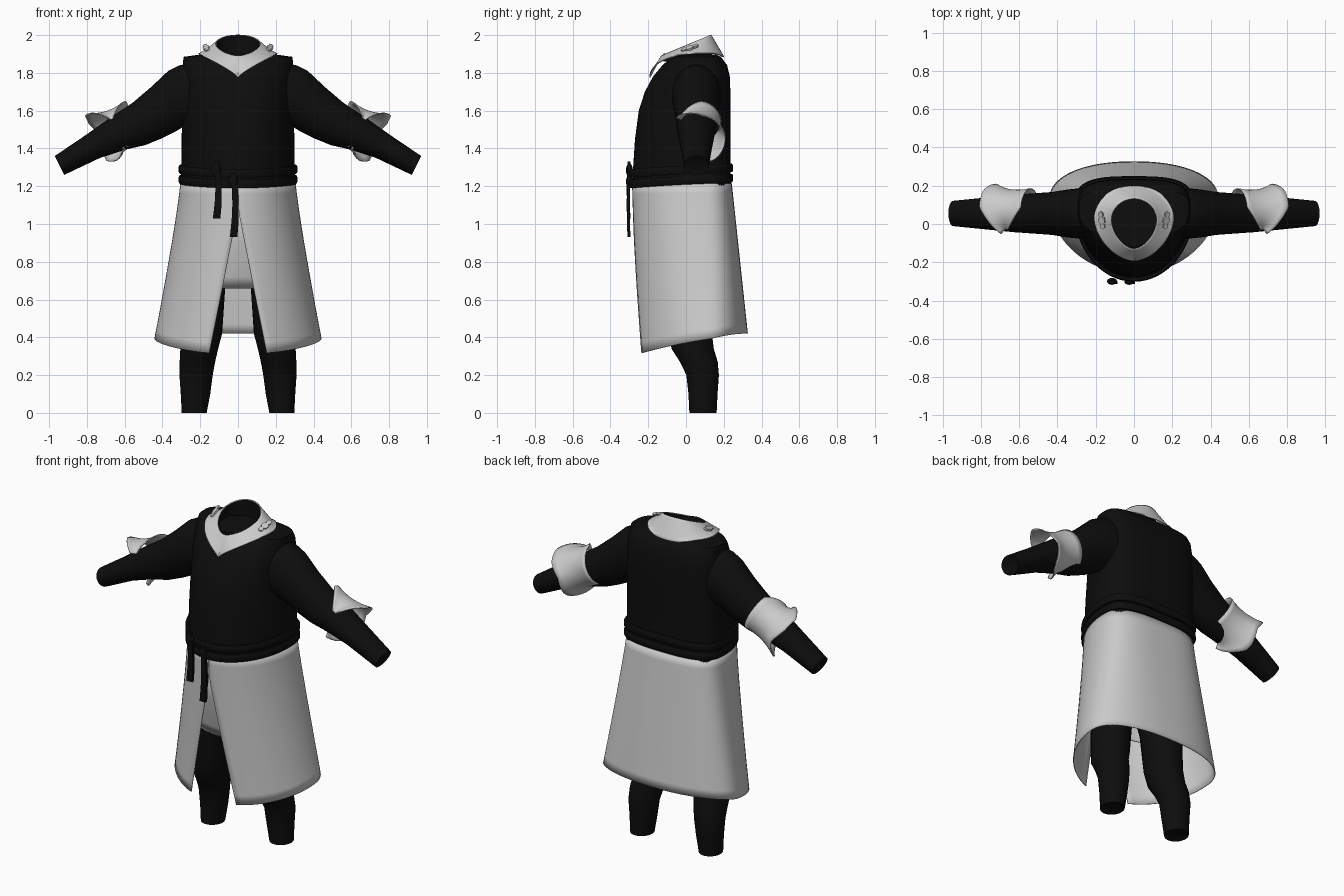
import bpy, bmesh
from math import sin, cos, asin, pi, radians
from mathutils import Vector, Matrix

if "Cube" in bpy.data.objects:
    bpy.data.objects.remove(bpy.data.objects["Cube"])


def material(name, value):
    m = bpy.data.materials.new(name)
    m.use_nodes = True
    colour = (value, value, value, 1)
    m.diffuse_color = colour
    m.node_tree.nodes["Principled BSDF"].inputs["Base Color"].default_value = colour
    return m


BLACK = material("black_cloth", 0.004)
WHITE = material("white_cloth", 0.6)


def finish(bm, name, mat, thick=0, sharp=40):
    bmesh.ops.recalc_face_normals(bm, faces=bm.faces)
    mesh = bpy.data.meshes.new(name)
    bm.to_mesh(mesh)
    bm.free()
    mesh.materials.append(mat)
    ob = bpy.data.objects.new(name, mesh)
    bpy.context.collection.objects.link(ob)
    bpy.ops.object.select_all(action="DESELECT")
    ob.select_set(True)
    bpy.context.view_layer.objects.active = ob
    bpy.ops.object.shade_smooth_by_angle(angle=radians(sharp))
    if thick:
        mod = ob.modifiers.new("thickness", "SOLIDIFY")
        mod.thickness = thick
        mod.offset = 0
    return ob


def loft(name, rings, mat, closed=True, caps=False, thick=0, sharp=40):
    """Skin a list of point rings with quads."""
    bm = bmesh.new()
    rows = [[bm.verts.new(p) for p in ring] for ring in rings]
    n = len(rows[0])
    for a, b in zip(rows, rows[1:]):
        for i in range(n if closed else n - 1):
            j = (i + 1) % n
            bm.faces.new((a[i], a[j], b[j], b[i]))
    if caps:
        bm.faces.new(rows[0])
        bm.faces.new(rows[-1])
    return finish(bm, name, mat, thick, sharp)


def oval_point(a, z, rx, yf, yb, cy=0.08, nf=2, nb=2):
    """Point on an oval whose front and back halves differ; a = 0 faces front."""
    s, c = sin(a), -cos(a)
    e = 2 / (nf if c < 0 else nb)
    x = rx * abs(s) ** e * (1 if s >= 0 else -1)
    y = cy + (yf - cy if c < 0 else yb - cy) * abs(c) ** e
    return Vector((x, y, z(a, y) if callable(z) else z))


def oval(*args, n=64, **kw):
    return [oval_point(2 * pi * i / n, *args, **kw) for i in range(n)]


# Vest body: z, half width, front, back, front squareness
body = [(1.19, .303, -.285, .238, 2), (1.3, .30, -.28, .235, 2), (1.45, .298, -.27, .235, 2),
        (1.6, .297, -.25, .235, 2), (1.7, .296, -.218, .235, 2.1), (1.78, .295, -.175, .232, 2.2),
        (1.84, .293, -.125, .218, 2.4), (1.885, .288, -.075, .185, 2.6),
        (1.897, .2, -.06, .16, 2.2), (1.9, .1, -.03, .12, 2)]
torso = loft("vest_body", [oval(z, rx, f, b, nf=q, nb=3.2) for z, rx, f, b, q in body],
             BLACK, caps=True)

# Sleeves: top x, top z, bottom x, bottom z, half depth
arm = [(.25, 1.85, .25, 1.5, .13), (.31, 1.84, .29, 1.515, .13), (.37, 1.81, .33, 1.49, .125),
       (.46, 1.725, .40, 1.455, .112), (.56, 1.64, .49, 1.418, .105), (.66, 1.575, .59, 1.395, .098),
       (.80, 1.475, .73, 1.35, .084), (.97, 1.36, .92, 1.26, .066), (.955, 1.345, .92, 1.275, .05)]


def sleeve_ring(m, tx, tz, bx, bz, depth):
    top, low = Vector((tx, .055, tz)), Vector((bx, .055, bz))
    mid, half = (top + low) / 2, (top - low) / 2
    pts = [mid + half * cos(a) + Vector((0, depth * sin(a), 0))
           for a in (2 * pi * i / 32 for i in range(32))]
    return [Vector((p.x * m, p.y, p.z)) for p in pts]


# Elbow guards: a band wrapped round the back of each elbow, open at the front
def guard_point(m, deg, s):
    taper = min(1, (deg + 55) / 65, (215 - deg) / 65)
    notch = 0.03 * max(0, 1 - abs(deg - 90) / 40) * (s > 0)
    along = s * (0.015 + 0.1 * max(0, taper) - notch)
    r = 0.113 + 0.018 * s * s + 0.012 * s
    a = radians(deg)
    p = (Vector((.645, .065, 1.495)) + Vector((.9, 0, -.43)) * along
         + Vector((.43, 0, .9)) * r * cos(a) + Vector((0, r * sin(a), 0)))
    return Vector((p.x * m, p.y, p.z))


# Legs: z, centre x, centre y, half width, half depth
leg = [(.01, .232, .09, .05, .055), (0, .232, .09, .066, .072), (.1, .225, .09, .078, .077),
       (.2, .222, .088, .088, .086), (.27, .215, .068, .094, .1), (.34, .205, .035, .1, .112),
       (.42, .192, .025, .108, .112), (.66, .176, .02, .108, .13), (.85, .15, .02, .148, .15)]

for side, m in (("left", 1), ("right", -1)):
    loft(side + "_sleeve", [sleeve_ring(m, *k) for k in arm], BLACK, caps=True)
    loft(side + "_elbow_guard",
         [[guard_point(m, d, -1 + k / 4) for d in range(-55, 216, 6)] for k in range(9)],
         WHITE, closed=False, thick=.006, sharp=60)
    loft(side + "_trouser_leg",
         [[(m * cx + rx * cos(i * pi / 16), cy + ry * sin(i * pi / 16), z) for i in range(32)]
          for z, cx, cy, rx, ry in leg], BLACK, caps=True)

loft("trouser_hips", [oval(z, rx, -.14, .16, cy=.02)
                      for z, rx in ((.74, .2), (.82, .28), (1.15, .27))], BLACK, caps=True)

# Inner tunic showing through the front slit
loft("inner_tunic", [oval(z, rx, f, .19, cy=.02)
                     for z, rx, f in ((.66, .29, -.15), (.72, .295, -.17), (.9, .295, -.21), (1.2, .28, -.25))],
     WHITE, thick=.005)


# Outer skirt, flared, slit at the front, hem higher at the back
def skirt_row(t, n=72):
    rx = .303 + .137 * t ** 1.15
    start = asin(max(.001, .152 * (t - .15) / .85) / rx)
    row = []
    for i in range(n + 1):
        a = start + (2 * pi - 2 * start) * i / n
        hem = .42 - .11 * ((1 + cos(a)) / 2) ** 2
        z = 1.215 + (hem - 1.215) * t
        row.append(oval_point(a, z, rx, -.283 + .025 * t, .24 + .085 * t,
                              cy=.08 + .05 * t, nb=2.9 - .7 * t))
    return row


loft("outer_skirt", [skirt_row(k / 16) for k in range(17)], WHITE, closed=False, thick=.005)


# Two wrapped belts that dip towards the front
def belt(name, base, height):
    rings = []
    for out, dz in ((-.01, 0), (.008, 0), (.014, .25), (.014, .75), (.008, 1), (-.01, 1)):
        rings.append(oval(lambda a, y, dz=dz: base - .03 * ((1 + cos(a)) / 2) ** 2 + dz * height,
                          .301 + out, -.288 - out, .236 + out, nb=3.2))
    loft(name, rings, BLACK)


belt("upper_belt", 1.275, .045)
belt("lower_belt", 1.22, .045)


def blob(name, loc, size, mat, cyl=False, rot=None):
    bm = bmesh.new()
    if cyl:
        bmesh.ops.create_cone(bm, cap_ends=True, segments=6, radius1=1, radius2=1, depth=2)
    else:
        bmesh.ops.create_uvsphere(bm, u_segments=16, v_segments=10, radius=1)
    mat4 = Matrix.Translation(loc) @ (rot or Matrix()) @ Matrix.Diagonal((*size, 1))
    bmesh.ops.transform(bm, matrix=mat4, verts=bm.verts)
    return finish(bm, name, mat)


# Belt knots and hanging ends
for name, x, top, low in (("outer", -.115, 1.33, 1.03), ("inner", -.025, 1.27, .93)):
    blob(name + "_knot", (x, -.3, top - .045), (.026, .018, .035), BLACK)
    rows = []
    for k in range(7):
        t = k / 6
        w, cx, cy = .014 + .006 * t, x + .012 * sin(3 * t), -.302 - .004 * sin(pi * t)
        rows.append([(cx + dx * w, cy + dy * .008, top + (low - top) * t)
                     for dx, dy in ((-1, -1), (1, -1), (1, 1), (-1, 1))])
    loft(name + "_belt_end", rows, BLACK, caps=True)

# Collar: pointed at the front, rising to the back of the neck
lower = oval(lambda a, y: 1.775 + .125 * abs(sin(a)) ** .9 if cos(a) > 0 else 1.9 - .015 * -cos(a),
             .208, -.192, .2, cy=.03, nf=1.75)
upper = oval(lambda a, y: 1.89 + .11 * (y + .13) / .26, .118, -.13, .132, cy=.02, nf=1.7)
collar = loft("collar", [[p.lerp(q, k / 10) for p, q in zip(lower, upper)] for k in range(11)],
              WHITE, thick=.005)
wrap = collar.modifiers.new("rest_on_vest", "SHRINKWRAP")
wrap.target = torso
wrap.wrap_mode = "OUTSIDE"
wrap.offset = .006
collar.modifiers.move(1, 0)

# Dark lining inside the collar
rim = [Vector((p.x * .96, p.y * .96, p.z - .001)) for p in upper]
loft("collar_lining", [rim, [Vector((p.x, p.y, 1.87)) for p in rim]], BLACK, caps=False)
loft("neck_floor", [oval(z, .11, -.12, .12, cy=.02) for z in (1.86, 1.902)], BLACK, caps=True)

# Collar clasps: three linked flat studs on each side
for side, m in (("left", 1), ("right", -1)):
    tilt = Matrix.Rotation(m * .5, 4, "Y") @ Matrix.Rotation(.35, 4, "X")
    for name, k, size in (("front", -1, .014), ("middle", 0, .02), ("back", 1, .014)):
        loc = Vector((m * .168, .02, 1.932)) + tilt @ Vector((0, k * .032, 0))
        blob(f"{side}_{name}_clasp", loc, (size, size * 1.2, .006), WHITE, True, tilt)
